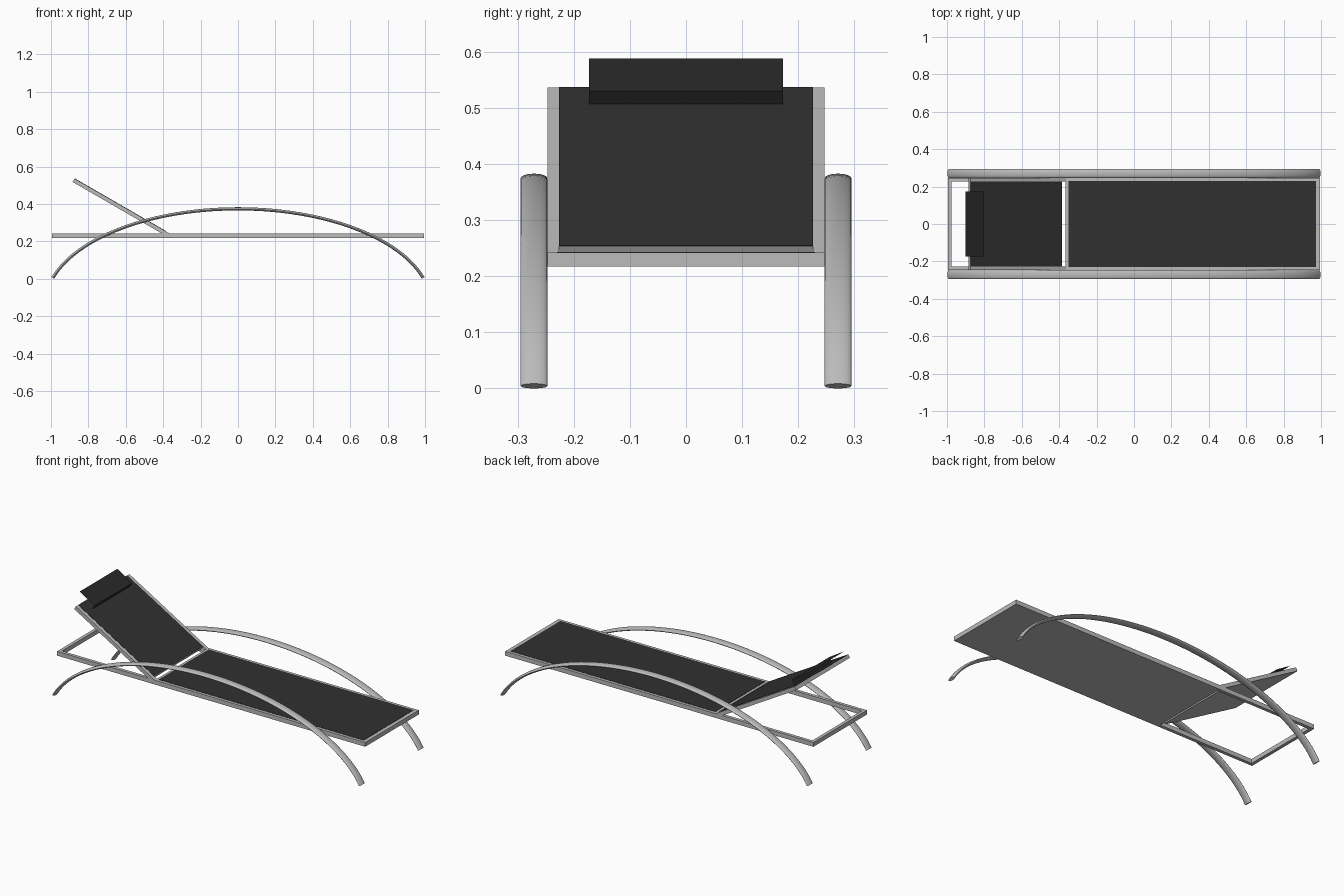
import bpy, bmesh, math
from mathutils import Vector, Matrix

if "Cube" in bpy.data.objects:
    bpy.data.objects.remove(bpy.data.objects["Cube"])


def mat(name, r, g, b):
    m = bpy.data.materials.new(name)
    m.diffuse_color = (r, g, b, 1)
    m.use_nodes = True
    m.node_tree.nodes["Principled BSDF"].inputs["Base Color"].default_value = m.diffuse_color
    return m


METAL = mat("satin metal", 0.50, 0.50, 0.50)
FABRIC = mat("dark fabric", 0.030, 0.030, 0.030)
PILLOW = mat("pillow fabric", 0.022, 0.022, 0.022)


def finish(name, bm, material):
    me = bpy.data.meshes.new(name)
    bmesh.ops.recalc_face_normals(bm, faces=bm.faces)
    bm.to_mesh(me)
    bm.free()
    me.materials.append(material)
    ob = bpy.data.objects.new(name, me)
    bpy.context.collection.objects.link(ob)
    return ob


def box(name, x, y, z, material, matrix=None):
    """Box from (min, max) ranges, optionally transformed."""
    bm = bmesh.new()
    bmesh.ops.create_cube(bm, size=1)
    for v in bm.verts:
        v.co = Vector([(r[0] + r[1]) / 2 + c * (r[1] - r[0])
                       for r, c in zip((x, y, z), v.co)])
    if matrix:
        bm.transform(matrix)
    return finish(name, bm, material)


# Arched side legs: oval tube swept along part of an ellipse
A, B, TOP, END = 1.03, 0.511, 0.370, 0.99
HALF_Y, HALF_R, SIDES, STEPS = 0.0238, 0.0085, 24, 56


def arch_leg(name, y0):
    bm = bmesh.new()
    rings = []
    t_end = math.asin(END / A)
    for i in range(STEPS + 1):
        t = t_end * (2 * i / STEPS - 1)
        p = Vector((A * math.sin(t), y0, TOP - B + B * math.cos(t)))
        n = Vector((B * math.sin(t), 0, A * math.cos(t))).normalized()
        ring = []
        for k in range(SIDES):
            a = 2 * math.pi * k / SIDES
            ring.append(bm.verts.new(p + n * HALF_R * math.sin(a)
                                     + Vector((0, HALF_Y * math.cos(a), 0))))
        rings.append(ring)
    for r0, r1 in zip(rings, rings[1:]):
        for k in range(SIDES):
            j = (k + 1) % SIDES
            bm.faces.new((r0[k], r0[j], r1[j], r1[k]))
    bm.faces.new(rings[0])
    bm.faces.new(rings[-1])
    zmin = min(v.co.z for v in bm.verts)
    bmesh.ops.translate(bm, vec=(0, 0, -zmin), verts=bm.verts)
    ob = finish(name, bm, METAL)
    bpy.context.view_layer.objects.active = ob
    ob.select_set(True)
    bpy.ops.object.shade_smooth_by_angle(angle=math.radians(40))
    ob.select_set(False)


for side, s in (("front", -1), ("back", 1)):
    arch_leg(side + "_arch_leg", s * 0.271)

# Base frame: open at the head end, filled under the seat
W, R, Z = 0.247, 0.019, (0.217, 0.242)
for side, s in (("front", -1), ("back", 1)):
    box(side + "_rail", (-0.995, -0.365), sorted((s * W, s * (W - R))), Z, METAL)
box("head_crossbar", (-0.995, -0.976), (-W + R, W - R), Z, METAL)
box("seat_frame", (-0.365, 0.994), (-W, W), Z, METAL)
box("seat_fabric", (-0.35, 0.972), (-0.23, 0.23), (0.238, 0.2435), FABRIC)

# Tilted backrest, modelled flat (local x runs up the back) then turned 30 degrees
TILT = (Matrix.Translation((-0.363, 0, 0.241))
        @ Matrix.Rotation(math.radians(30), 4, 'Y')
        @ Matrix.Scale(-1, 4, (1, 0, 0)))
LEN, T = 0.590, (-0.021, 0)
for side, s in (("front", -1), ("back", 1)):
    box(side + "_backrest_rail", (0, LEN), sorted((s * W, s * 0.226)), T, METAL, TILT)
box("backrest_panel", (0.024, LEN), (-0.226, 0.226), T, METAL, TILT)
box("backrest_fabric", (0.025, LEN), (-0.226, 0.226), (-0.003, 0.0015), FABRIC, TILT)

# Head pillow: thin folded sheet, front lip plus top
bm = bmesh.new()
pts = [(-0.820, 0.506), (-0.805, 0.530), (-0.900, 0.588)]
rows = [[bm.verts.new((x, y, z)) for y in (-0.173, 0.173)] for x, z in pts]
for a, b in zip(rows, rows[1:]):
    bm.faces.new((a[0], a[1], b[1], b[0]))
finish("head_pillow", bm, PILLOW)
